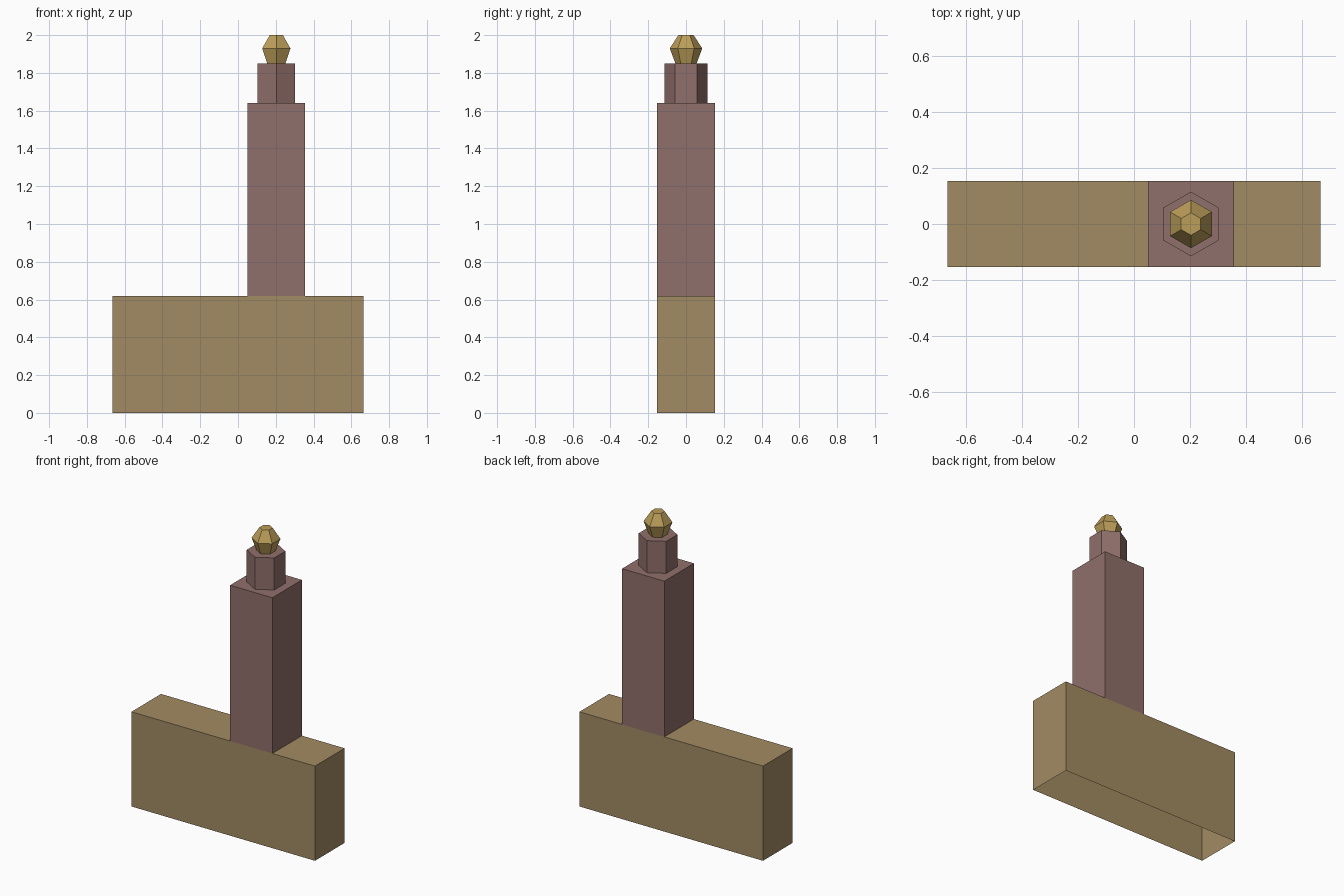
import bpy
import math

if "Cube" in bpy.data.objects:
    bpy.data.objects.remove(bpy.data.objects["Cube"])


def material(name, rgb):
    m = bpy.data.materials.new(name)
    m.diffuse_color = (*rgb, 1)
    m.use_nodes = True
    m.node_tree.nodes["Principled BSDF"].inputs["Base Color"].default_value = m.diffuse_color
    return m


def ring_stack(name, sides, x, rings, mat, turn=0.0, stretch=1.0):
    """Loft of polygon rings (radius, z), capped on top and open below."""
    verts = []
    for r, z in rings:
        for i in range(sides):
            a = turn + 2 * math.pi * i / sides
            verts.append((x + stretch * r * math.cos(a), r * math.sin(a), z))
    faces = []
    for k in range(len(rings) - 1):
        for i in range(sides):
            j = (i + 1) % sides
            a, b = k * sides, (k + 1) * sides
            faces.append((a + i, a + j, b + j, b + i))
    faces.append(tuple(range((len(rings) - 1) * sides, len(rings) * sides)))
    mesh = bpy.data.meshes.new(name)
    mesh.from_pydata(verts, [], faces)
    mesh.materials.append(mat)
    ob = bpy.data.objects.new(name, mesh)
    bpy.context.collection.objects.link(ob)
    return ob


tan = material("tan", (0.36, 0.26, 0.125))
brick = material("brick", (0.28, 0.16, 0.145))
gold = material("gold", (0.50, 0.34, 0.10))

TOWER_X = 0.203
HALF = 0.153                      # half depth of hall and tower
R4 = HALF * math.sqrt(2)          # corner radius of the square
QUARTER, POINT = math.pi / 4, math.pi / 2

# Long hall, open underneath
ring_stack("hall", 4, 0, [(R4, 0), (R4, 0.62)], tan, QUARTER, 0.665 / HALF)
# Square tower flush with the hall sides
ring_stack("tower", 4, TOWER_X, [(R4, 0.62), (R4, 1.64)], brick, QUARTER)
# Hexagonal lantern
ring_stack("lantern", 6, TOWER_X, [(0.115, 1.64), (0.115, 1.85)], brick, POINT)
# Faceted cupola
ring_stack("cupola", 6, TOWER_X,
           [(0.056, 1.85), (0.086, 1.93), (0.04, 2.0)], gold, POINT)
